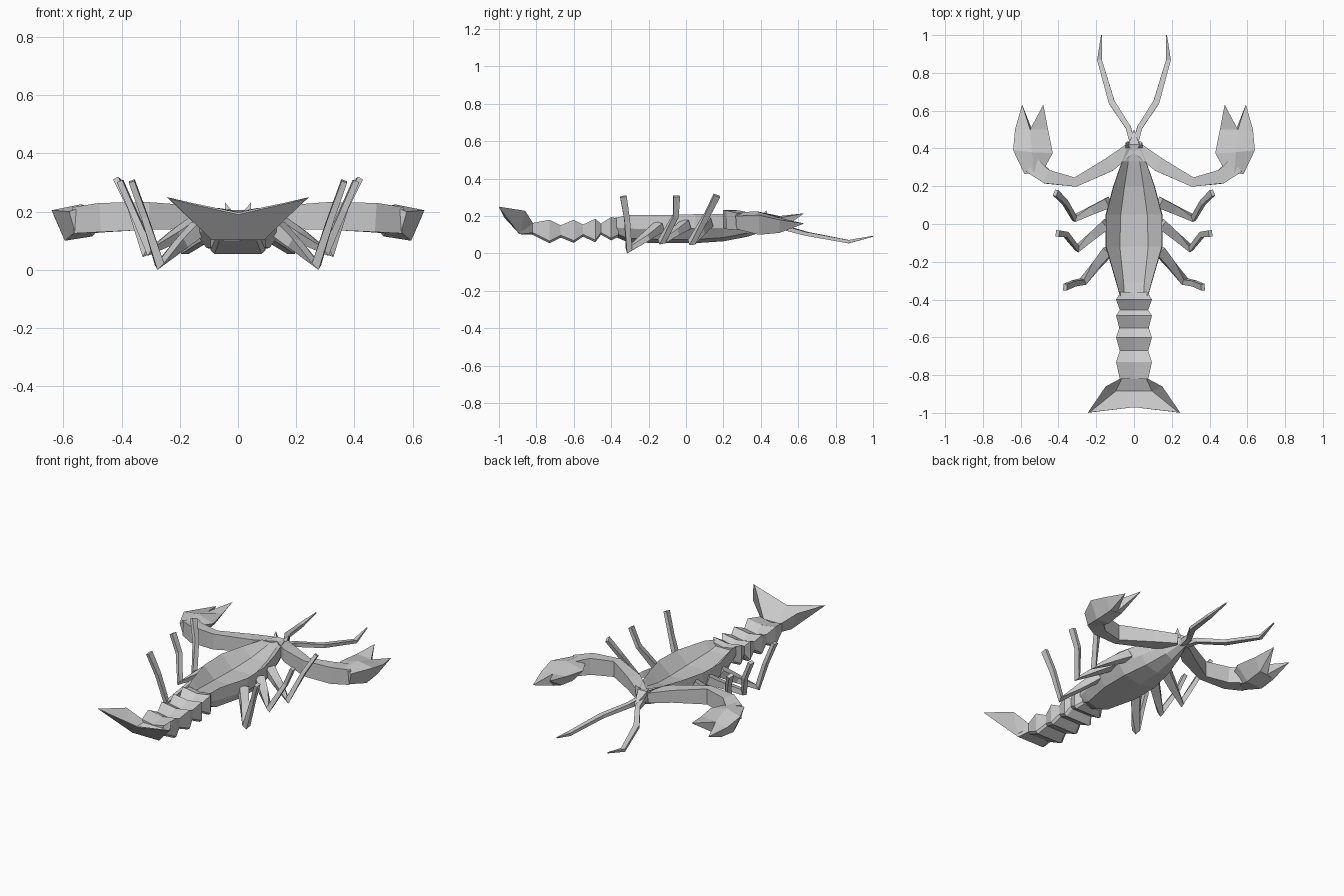
import bpy, bmesh
from mathutils import Vector


def loft(name, rings, mirror=False, cap=True):
    """Skin a list of equal-length point rings; a one-point ring makes a tip."""
    bm = bmesh.new()
    vs = [[bm.verts.new(p) for p in r] for r in rings]
    for a, b in zip(vs, vs[1:]):
        n = max(len(a), len(b))
        for i in range(n):
            j = (i + 1) % n
            if len(b) == 1:
                bm.faces.new((a[i], a[j], b[0]))
            elif len(a) == 1:
                bm.faces.new((a[0], b[j], b[i]))
            else:
                bm.faces.new((a[i], a[j], b[j], b[i]))
    if cap:
        for r in (vs[0], vs[-1]):
            if len(r) > 2:
                bm.faces.new(r)
    bmesh.ops.recalc_face_normals(bm, faces=bm.faces)
    me = bpy.data.meshes.new(name)
    bm.to_mesh(me)
    bm.free()
    ob = bpy.data.objects.new(name, me)
    bpy.context.collection.objects.link(ob)
    if mirror:
        m = ob.modifiers.new("mirror", 'MIRROR')
        m.use_mirror_merge = False
    return ob


def limb(name, path, ref=(0, 0, 1)):
    """Four-sided tube; path = (x, y, z, width, depth along ref)."""
    pts = [Vector(p[:3]) for p in path]
    rings = []
    for i, p in enumerate(path):
        d = (pts[min(i + 1, len(pts) - 1)] - pts[max(i - 1, 0)]).normalized()
        s = d.cross(Vector(ref)).normalized()
        u = s.cross(d).normalized()
        w, h = s * p[3] / 2, u * p[4] / 2
        rings.append([pts[i] + w * a + h * b for a, b in ((-1, -1), (1, -1), (1, 1), (-1, 1))])
    return loft(name, rings, mirror=True)


# Main shell with a raised rim around a sunken strip:
# y, half width, bottom z, rim z, strip half width, strip z
shell = [(-0.38, 0.075, 0.09, 0.19, 0.05, 0.17), (-0.31, 0.095, 0.06, 0.205, 0.055, 0.155),
         (-0.12, 0.150, 0.055, 0.205, 0.075, 0.135), (0.05, 0.150, 0.055, 0.21, 0.07, 0.135),
         (0.20, 0.110, 0.065, 0.21, 0.05, 0.155), (0.33, 0.065, 0.09, 0.212, 0.03, 0.19),
         (0.42, 0.03, 0.12, 0.205, 0.018, 0.205)]
rings = []
for y, w, b, t, s, f in shell:
    half = [(s, f), (w * 0.98, t), (w, b + (t - b) * 0.5), (w * 0.72, b + 0.02)]
    rings.append([(0, y, f)] + [(x, y, z) for x, z in half] + [(0, y, b)]
                 + [(-x, y, z) for x, z in reversed(half)])
rings.append([(0, 0.5, 0.14)])
loft("body_shell", rings)

# Ribbed tail: alternating wide and narrow sections
tail = [(-0.36, 0.07, 0.09, 0.185), (-0.40, 0.095, 0.07, 0.195), (-0.455, 0.075, 0.10, 0.16),
        (-0.485, 0.095, 0.06, 0.185), (-0.55, 0.078, 0.09, 0.155), (-0.60, 0.095, 0.057, 0.18),
        (-0.67, 0.075, 0.085, 0.15), (-0.73, 0.095, 0.055, 0.18), (-0.82, 0.075, 0.10, 0.163)]
loft("tail_segments", [[(w, y, t), (w, y, b + 0.012), (w * 0.85, y, b), (-w * 0.85, y, b),
                        (-w, y, b + 0.012), (-w, y, t), (0, y, t - 0.015)] for y, w, b, t in tail])

# Tail fan: scoop with raised sides
fan = [[(-0.075, -0.82, 0.165), (-0.065, -0.82, 0.145), (0.065, -0.82, 0.145), (0.075, -0.82, 0.165),
        (0.075, -0.82, 0.11), (0, -0.82, 0.10), (-0.075, -0.82, 0.11)],
       [(-0.15, -0.86, 0.228), (-0.097, -0.885, 0.118), (0.097, -0.885, 0.118), (0.15, -0.86, 0.228),
        (0.09, -0.89, 0.103), (0, -0.89, 0.103), (-0.09, -0.89, 0.103)],
       [(-0.245, -1.0, 0.25), (-0.235, -0.997, 0.246), (0.235, -0.997, 0.246), (0.245, -1.0, 0.25),
        (0.235, -0.998, 0.243), (0, -0.97, 0.19), (-0.235, -0.998, 0.243)]]
for ring, z in zip(fan, (0.145, 0.118, 0.197)):
    ring.insert(2, (0, -0.97 if z > 0.19 else ring[1][1], z))
loft("tail_fan", fan)

# Claw arms
limb("claw_arm", [(0.02, 0.40, 0.17, 0.06, 0.06), (0.13, 0.315, 0.18, 0.075, 0.075),
                  (0.31, 0.222, 0.185, 0.05, 0.095), (0.46, 0.25, 0.18, 0.075, 0.10),
                  (0.54, 0.31, 0.17, 0.09, 0.09)])

# Claw palm and two fingers
loft("claw_palm", [
    [(0.58, 0.265, 0.20), (0.53, 0.27, 0.22), (0.48, 0.285, 0.20), (0.51, 0.28, 0.13), (0.56, 0.27, 0.13)],
    [(0.64, 0.39, 0.205), (0.54, 0.38, 0.225), (0.43, 0.375, 0.195), (0.50, 0.38, 0.115), (0.595, 0.39, 0.10)],
    [(0.63, 0.50, 0.18), (0.55, 0.50, 0.19), (0.455, 0.50, 0.20), (0.50, 0.49, 0.13), (0.59, 0.50, 0.11)]],
    mirror=True)
loft("claw_outer_finger", [
    [(0.63, 0.50, 0.18), (0.55, 0.50, 0.19), (0.54, 0.50, 0.12), (0.59, 0.50, 0.11)],
    [(0.592, 0.632, 0.16)]], mirror=True)
loft("claw_inner_finger", [
    [(0.55, 0.50, 0.19), (0.455, 0.50, 0.20), (0.50, 0.49, 0.13), (0.545, 0.50, 0.12)],
    [(0.48, 0.632, 0.215)]], mirror=True)

# Antennae
limb("antenna", [(0.008, 0.43, 0.15, 0.03, 0.04), (0.03, 0.51, 0.142, 0.028, 0.025),
                 (0.118, 0.645, 0.105, 0.033, 0.02), (0.183, 0.87, 0.063, 0.025, 0.018),
                 (0.172, 1.0, 0.092, 0.005, 0.005)])

# Small face spines
loft("face_spine", [[(0.01, 0.39, 0.19), (0.045, 0.39, 0.19), (0.03, 0.44, 0.17)],
                    [(0.045, 0.43, 0.232)]], mirror=True)

# Walking legs: root, knee, ankle, tip
legs = [((0.132, 0.115, 0.165), (0.315, 0.03, 0.06), (0.365, 0.115, 0.21), (0.415, 0.165, 0.31)),
        ((0.145, 0.0, 0.155), (0.30, -0.13, 0.065), (0.36, -0.055, 0.20), (0.405, -0.05, 0.305)),
        ((0.133, -0.14, 0.145), (0.27, -0.305, 0.02), (0.32, -0.315, 0.18), (0.365, -0.335, 0.305))]
for i, (root, knee, ankle, tip) in enumerate(legs):
    mid = Vector(root).lerp(Vector(knee), 0.45)
    limb(f"walking_leg_{i + 1}", [(*root, 0.05, 0.055), (*mid, 0.035, 0.045), (*knee, 0.033, 0.033),
                                  (*ankle, 0.022, 0.03), (*tip, 0.02, 0.035)], ref=(0, 1, 0.3))
